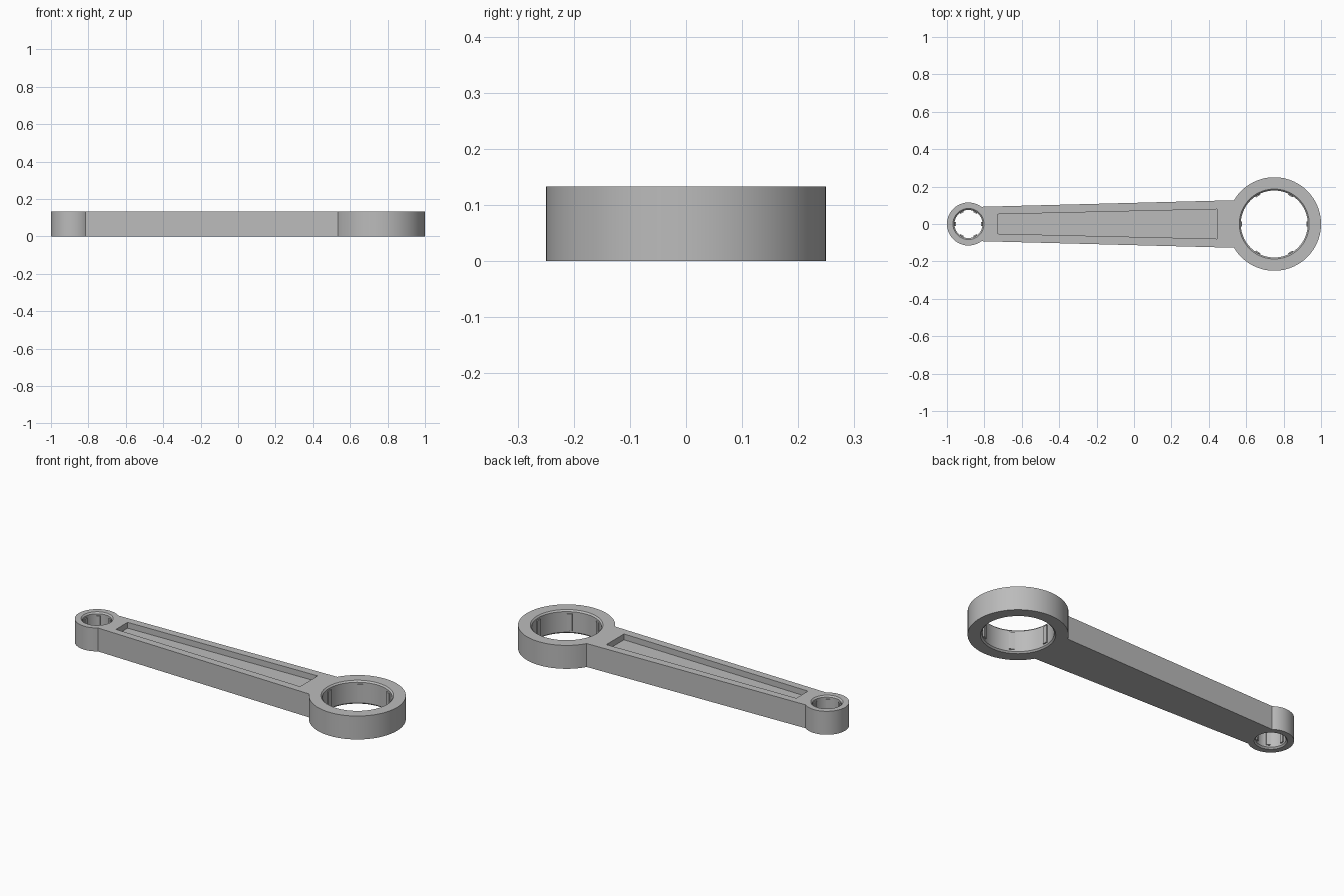
import bpy, bmesh
from math import pi, sin, cos, asin
from mathutils import Matrix, Vector

if "Cube" in bpy.data.objects:
    bpy.data.objects.remove(bpy.data.objects["Cube"], do_unlink=True)

HEIGHT = 0.133
BIG = dict(x=0.75, outer=0.25, hole=0.179, rib=0.028)
SMALL = dict(x=-0.885, outer=0.115, hole=0.075, rib=0.02)
CHAMFER = 0.008

grey = bpy.data.materials.new("light grey")
grey.use_nodes = True
grey.diffuse_color = (0.5, 0.5, 0.5, 1)
grey.node_tree.nodes["Principled BSDF"].inputs["Base Color"].default_value = (0.5, 0.5, 0.5, 1)


def finish(name, bm):
    bmesh.ops.recalc_face_normals(bm, faces=bm.faces[:])
    mesh = bpy.data.meshes.new(name)
    bm.to_mesh(mesh)
    bm.free()
    mesh.materials.append(grey)
    obj = bpy.data.objects.new(name, mesh)
    bpy.context.collection.objects.link(obj)
    return obj


def prism(name, outline, z0, z1):
    bm = bmesh.new()
    face = bm.faces.new([bm.verts.new((x, y, z0)) for x, y in outline])
    top = bmesh.ops.extrude_face_region(bm, geom=[face])["geom"]
    verts = [g for g in top if isinstance(g, bmesh.types.BMVert)]
    bmesh.ops.translate(bm, verts=verts, vec=(0, 0, z1 - z0))
    return finish(name, bm)


def arc(ring, start, end, steps):
    angles = [start + (end - start) * i / steps for i in range(steps + 1)]
    return [(ring["x"] + ring["outer"] * cos(a), ring["outer"] * sin(a)) for a in angles]


def hole_cutter(name, ring):
    # Stacked circles: straight bore flaring to a chamfer at each end
    r, wide = ring["hole"], ring["hole"] + 2 * CHAMFER
    levels = [(wide, -CHAMFER), (r, CHAMFER), (r, HEIGHT - CHAMFER), (wide, HEIGHT + CHAMFER)]
    bm = bmesh.new()
    n = 72
    loops = [[bm.verts.new((ring["x"] + rad * cos(2 * pi * i / n), rad * sin(2 * pi * i / n), z))
              for i in range(n)] for rad, z in levels]
    for low, high in zip(loops, loops[1:]):
        for i in range(n):
            j = (i + 1) % n
            bm.faces.new((low[i], low[j], high[j], high[i]))
    bm.faces.new(loops[0])
    bm.faces.new(loops[-1])
    return finish(name, bm)


def ribs(name, ring):
    # Six short grip ribs spaced around the bore
    bm = bmesh.new()
    for i in range(6):
        place = (Matrix.Translation((ring["x"], 0, HEIGHT / 2)) @ Matrix.Rotation(i * pi / 3, 4, "Z")
                 @ Matrix.Translation((ring["hole"], 0, 0))
                 @ Matrix.Diagonal((0.014, ring["rib"], HEIGHT - 0.036, 1)))
        bmesh.ops.create_cube(bm, size=1, matrix=place)
    return finish(name, bm)


# Handle and both rings as one outline
big_angle = pi - asin(0.127 / BIG["outer"])
small_angle = asin(0.092 / SMALL["outer"])
outline = arc(BIG, -big_angle, big_angle, 64) + arc(SMALL, small_angle, 2 * pi - small_angle, 56)
body = prism("wrench_body", outline, 0, HEIGHT)

# Bores and tapered pocket
pocket = [(-0.73, -0.052), (0.445, -0.079), (0.445, 0.079), (-0.73, 0.052)]
cutters = [hole_cutter("large_bore_cutter", BIG), hole_cutter("small_bore_cutter", SMALL),
           prism("pocket_cutter", pocket, HEIGHT - 0.033, HEIGHT + 0.05)]
bpy.context.view_layer.objects.active = body
for cutter in cutters:
    cutter.hide_render = True
    mod = body.modifiers.new("cut", "BOOLEAN")
    mod.operation = "DIFFERENCE"
    mod.solver = "EXACT"
    mod.object = cutter
    bpy.ops.object.modifier_apply(modifier=mod.name)
    bpy.data.objects.remove(cutter, do_unlink=True)

# Grip ribs
ribs("large_ring_ribs", BIG)
ribs("small_ring_ribs", SMALL)

# Smooth ring walls with sharp rims
bpy.ops.object.select_all(action="DESELECT")
body.select_set(True)
bpy.context.view_layer.objects.active = body
bpy.ops.object.shade_smooth_by_angle(angle=pi / 6)
